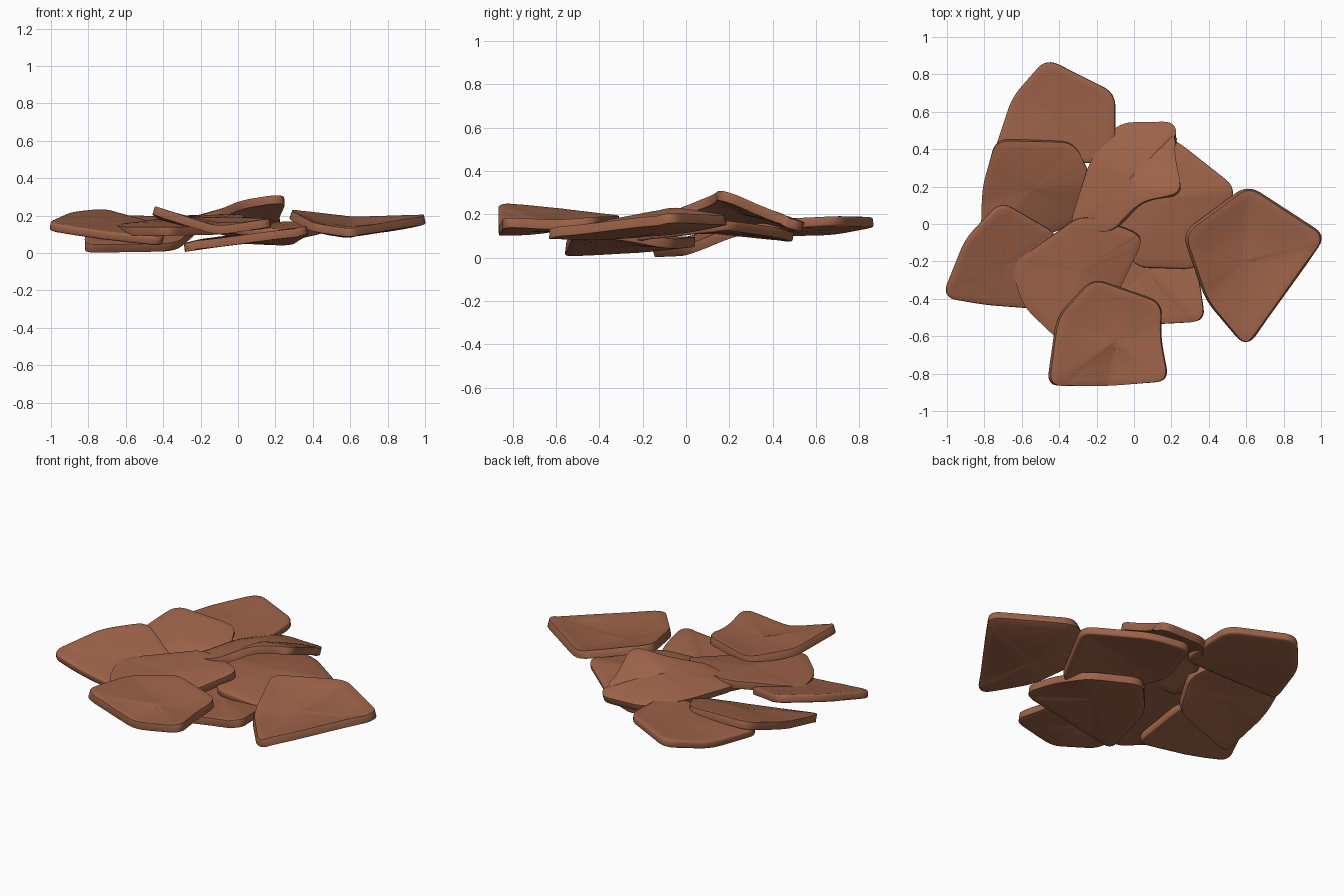
import bpy, bmesh, math
from mathutils import Vector

if "Cube" in bpy.data.objects:
    bpy.data.objects.remove(bpy.data.objects["Cube"])

clay = bpy.data.materials.new("reddish_brown")
clay.diffuse_color = (0.34, 0.125, 0.066, 1)
clay.use_nodes = True
clay.node_tree.nodes["Principled BSDF"].inputs["Base Color"].default_value = clay.diffuse_color


def rounded(points, r=0.075, steps=6, per_edge=5):
    """Closed outline with rounded corners and evenly split edges."""
    pts = [Vector(p) for p in points]
    out = []
    n = len(pts)
    cut = []
    for i, p in enumerate(pts):
        a, b = pts[i - 1] - p, pts[(i + 1) % n] - p
        cut.append((p + a.normalized() * min(r, a.length * 0.45),
                    p + b.normalized() * min(r, b.length * 0.45)))
    for i, p in enumerate(pts):
        a, b = cut[i]
        for k in range(steps + 1):
            t = k / steps
            out.append(a * (1 - t) ** 2 + p * 2 * t * (1 - t) + b * t * t)
        nxt = cut[(i + 1) % n][0]
        for k in range(1, per_edge):
            out.append(b.lerp(nxt, k / per_edge))
    return out


def flake(name, corners, mid_z, thick=0.046):
    """Thin warped slab: rings from a rounded outline to its middle."""
    rim = rounded(corners)
    n = len(rim)
    # soften the height changes along the rim
    for _ in range(4):
        z = [p.z for p in rim]
        for i in range(n):
            rim[i].z = (z[i - 1] + 2 * z[i] + z[(i + 1) % n]) / 4
    mid = sum((Vector(c) for c in corners), Vector()) / len(corners)
    mean = sum(p.z for p in rim) / n
    bm = bmesh.new()
    rings = []
    for t in (1, 0.85, 0.7, 0.55, 0.4, 0.25, 0.1):
        ring = []
        for p in rim:
            # linear tilt plus a bowl that deepens to the middle height
            z = mid_z + (p.z - mean) * t + (mean - mid_z) * t * t
            ring.append(bm.verts.new((mid.x + (p.x - mid.x) * t,
                                      mid.y + (p.y - mid.y) * t, z)))
        rings.append(ring)
    for a, b in zip(rings, rings[1:]):
        for i in range(n):
            j = (i + 1) % n
            bm.faces.new((a[i], a[j], b[j], b[i]))
    c = bm.verts.new((mid.x, mid.y, mid_z))
    for i in range(n):
        bm.faces.new((rings[-1][i], rings[-1][(i + 1) % n], c))
    # even out the creases inside the rim
    inner = [v for v in bm.verts if not v.is_boundary]
    for _ in range(6):
        bmesh.ops.smooth_vert(bm, verts=inner, factor=0.5, use_axis_z=True)
    bmesh.ops.recalc_face_normals(bm, faces=bm.faces)
    if sum(f.normal.z for f in bm.faces) < 0:
        bmesh.ops.reverse_faces(bm, faces=bm.faces)
    me = bpy.data.meshes.new(name)
    bm.to_mesh(me)
    bm.free()
    me.materials.append(clay)
    ob = bpy.data.objects.new(name, me)
    bpy.context.collection.objects.link(ob)
    s = ob.modifiers.new("thickness", 'SOLIDIFY')
    s.thickness, s.offset = thick, 0
    b = ob.modifiers.new("soft_edge", 'BEVEL')
    b.width, b.segments = 0.01, 2
    b.limit_method, b.angle_limit = 'ANGLE', math.radians(50)
    bpy.ops.object.select_all(action='DESELECT')
    ob.select_set(True)
    bpy.context.view_layer.objects.active = ob
    bpy.ops.object.shade_smooth_by_angle(angle=math.radians(50))


# lowest flakes
flake("flake_low_front", [(-0.30, -0.56, 0.025), (0.38, -0.52, 0.125), (0.35, -0.3, 0.105),
                          (0.28, -0.07, 0.06), (-0.02, 0.06, 0.075), (-0.21, -0.15, 0.05)], 0.078)
flake("flake_left_middle", [(-0.82, -0.17, 0.022), (-0.33, 0.0, 0.03), (-0.22, 0.23, 0.125),
                            (-0.32, 0.44, 0.17), (-0.74, 0.45, 0.185), (-0.81, 0.2, 0.11)], 0.12)
flake("flake_centre_right", [(0.55, 0.19, 0.15), (0.22, 0.45, 0.11), (0.0, 0.51, 0.09),
                             (-0.15, 0.12, 0.135), (0.0, -0.23, 0.12), (0.34, -0.24, 0.095)], 0.14)
flake("flake_back", [(-0.76, 0.35, 0.12), (-0.10, 0.32, 0.15), (-0.10, 0.70, 0.17),
                     (-0.47, 0.885, 0.165), (-0.65, 0.68, 0.125)], 0.143)
# upper flakes
flake("flake_left", [(-1.025, -0.39, 0.14), (-0.8, -0.43, 0.105), (-0.40, -0.46, 0.055),
                     (-0.40, -0.06, 0.125), (-0.71, 0.12, 0.22), (-0.90, -0.08, 0.20)], 0.14)
flake("flake_centre_top", [(-0.08, 0.535, 0.145), (0.23, 0.54, 0.135), (0.215, 0.38, 0.20),
                           (0.26, 0.16, 0.295), (0.04, 0.12, 0.265), (-0.12, -0.05, 0.20),
                           (-0.34, -0.02, 0.14), (-0.23, 0.33, 0.15)], 0.225)
flake("flake_centre_left", [(-0.66, -0.22, 0.125), (-0.59, -0.44, 0.115), (-0.38, -0.64, 0.115),
                            (-0.09, -0.37, 0.12), (0.05, -0.08, 0.18), (-0.02, -0.03, 0.185),
                            (-0.28, 0.05, 0.18)], 0.15)
flake("flake_right", [(0.60, -0.66, 0.105), (1.025, -0.065, 0.185), (0.61, 0.205, 0.17),
                      (0.265, -0.05, 0.215), (0.39, -0.41, 0.14)], 0.118)
flake("flake_front", [(-0.46, -0.865, 0.235), (-0.12, -0.865, 0.115), (0.185, -0.84, 0.165),
                      (0.14, -0.6, 0.15), (0.15, -0.42, 0.165), (-0.22, -0.29, 0.17),
                      (-0.41, -0.5, 0.195)], 0.14)
